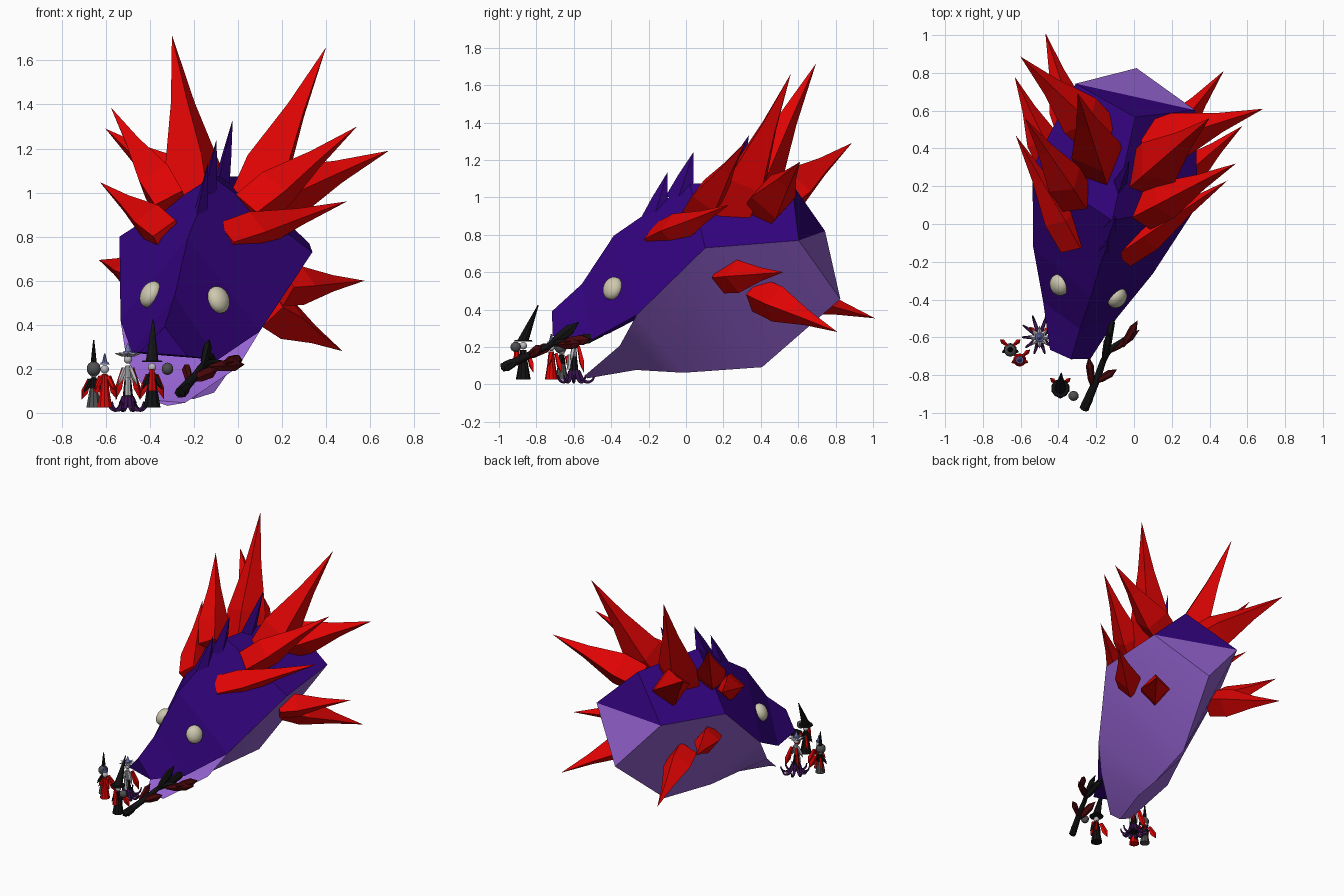
import bpy, bmesh, math
from mathutils import Vector, Matrix

cube = bpy.data.objects.get("Cube")
if cube:
    bpy.data.objects.remove(cube, do_unlink=True)


def material(name, r, g, b):
    m = bpy.data.materials.new(name)
    m.use_nodes = True
    m.diffuse_color = (r, g, b, 1)
    bsdf = next(n for n in m.node_tree.nodes if n.type == 'BSDF_PRINCIPLED')
    bsdf.inputs["Base Color"].default_value = (r, g, b, 1)
    return m


PURPLE = material("deep purple", .034, .001, .215)
LAVENDER = material("lavender", .3, .125, .64)
RED = material("red", .74, .001, .001)
IVORY = material("ivory", .62, .58, .43)
BLACK = material("black", .006, .006, .007)
GREY = material("grey", .08, .08, .085)
WHITE = material("pale grey", .5, .5, .54)
BLUE = material("blue", .16, .18, .45)
MAROON = material("maroon", .07, .002, .003)
DUSK = material("dusky purple", .04, .006, .075)

# Creature frame: turned and slightly rolled; local x right, y back, z up
FRAME = (Matrix.Translation((-.1, .2, .765))
         @ Matrix.Rotation(math.radians(-12.5), 4, 'Z')
         @ Matrix.Rotation(math.radians(4.5), 4, 'Y'))
MIRROR = (Matrix.Translation((-.037, 0, 0)) @ FRAME
          @ Matrix.Scale(-1, 4, (1, 0, 0)) @ FRAME.inverted())


def finish(name, bm, mat, matrix=None, smooth=False):
    if matrix:
        bm.transform(matrix)
    bmesh.ops.recalc_face_normals(bm, faces=bm.faces[:])
    mesh = bpy.data.meshes.new(name)
    bm.to_mesh(mesh)
    bm.free()
    mesh.materials.append(mat)
    for p in mesh.polygons:
        p.use_smooth = smooth
    ob = bpy.data.objects.new(name, mesh)
    bpy.context.collection.objects.link(ob)
    return ob


def shell(name, centre, side, mat, smooth=False):
    """Faceted half shell: a centre line joined to mirrored side lines."""
    bm = bmesh.new()
    mid = [bm.verts.new((0, u, w)) for u, w in centre]
    right = [bm.verts.new(p) for p in side]
    left = [bm.verts.new((-v, u, w)) for v, u, w in side]
    for edge in (right, left):
        for i in range(len(mid) - 1):
            bm.faces.new((mid[i], edge[i], edge[i + 1], mid[i + 1]))
    for i in (0, -1):
        bm.faces.new((mid[i], right[i], left[i]))
    for i in (0, 1):  # inside of the mouth
        bm.faces.new((right[i], right[i + 1], left[i + 1], left[i]))
    return finish(name, bm, mat, FRAME, smooth)


def spike(name, base, tip, r, mat, profile, sides=4, flat=1, matrix=None):
    """Faceted spike through rings of (fraction along, radius factor)."""
    base, tip = Vector(base), Vector(tip)
    d = (tip - base).normalized()
    a = d.cross(Vector((0, 0, 1))).normalized()
    b = a.cross(d)
    bm = bmesh.new()
    rings = []
    for t, k in profile:
        c = base.lerp(tip, t)
        rings.append([bm.verts.new(c + r * k * (a * flat * math.cos(q) + b * math.sin(q)))
                      for q in (math.tau * i / sides for i in range(sides))])
    top = bm.verts.new(tip)
    bm.faces.new(rings[0])
    for i in range(sides):
        j = (i + 1) % sides
        for lo, hi in zip(rings, rings[1:]):
            bm.faces.new((lo[i], lo[j], hi[j], hi[i]))
        bm.faces.new((rings[-1][i], rings[-1][j], top))
    return finish(name, bm, mat, matrix)


# Head and jaw share the seam from mouth corner to back
seam = [(.325, -.41, -.37), (.45, 0, 0), (.325, .485, .03)]
shell("upper_head", [(-.945, -.375), (-.78, -.23), (-.6, .03), (-.18, .31), (.38, .31)],
      [(.11, -.92, -.5), (.2, -.68, -.51)] + seam, PURPLE)
jaw = shell("lower_jaw", [(-.76, -.735), (-.49, -.69), (-.23, -.705), (.2, -.675), (.635, -.31)],
            [(.08, -.755, -.715), (.26, -.52, -.54)] + seam, LAVENDER, True)
jaw.data.set_sharp_from_angle(angle=math.radians(32))

# Eyes: flattened ellipsoids set on the cheeks
for label, s in (("left", 1), ("right", -1)):
    bm = bmesh.new()
    bmesh.ops.create_uvsphere(bm, u_segments=20, v_segments=12, radius=1)
    turn = Vector((s * .8, -.45, .42)).to_track_quat('Z', 'Y').to_matrix().to_4x4()
    finish(label + "_eye", bm, IVORY, FRAME @ Matrix.Translation((s * .158, -.575, -.24))
           @ turn @ Matrix.Diagonal((.058, .064, .044, 1)), True)

# Red spikes in pairs: base, tip, radius
HORN = [(0, .95), (.25, 1), (.62, .42)]
horns = {
    "brow_spike": ((.04, .06, .91), (.54, .32, 1.30), .105),
    "rear_spike": ((.08, .42, .94), (.685, .61, 1.19), .125),
    "cheek_spike": ((-.07, -.15, .775), (.495, .23, .96), .095),
    "flank_spike": ((.2, .2, .57), (.575, .52, .60), .088),
    "belly_spike": ((.13, .38, .48), (.475, .81, .28), .1),
}
for name, (base, tip, r) in horns.items():
    spike("left_" + name, base, tip, r, RED, HORN)
    spike("right_" + name, base, tip, r, RED, HORN, matrix=MIRROR)
spike("left_crown_spike", (.04, .25, .91), (.40, .56, 1.66), .135, RED, HORN)
spike("right_crown_spike", (-.17, .29, .91), (-.30, .695, 1.715), .135, RED, HORN)

# Purple crest fins along the ridge
for i, (u, w, tu, tw) in enumerate([(-.38, .1, -.3, .37), (-.24, .22, -.155, .48), (.02, .26, .15, .57)]):
    spike(f"crest_fin_{i + 1}", (0, u, w), (0, tu, tw), .075, PURPLE,
          [(0, 1), (.45, .6)], flat=.5, matrix=FRAME)


# Small figures
def cone(name, at, z0, z1, r0, r1, mat, n=10, lean=(0, 0)):
    bm = bmesh.new()
    bmesh.ops.create_cone(bm, cap_ends=True, segments=n, radius1=r0, radius2=r1, depth=z1 - z0)
    for v in bm.verts:
        if v.co.z > 0:
            v.co.x += lean[0]
            v.co.y += lean[1]
    return finish(name, bm, mat, Matrix.Translation((at[0], at[1], (z0 + z1) / 2)))


def ball(name, at, r, mat):
    bm = bmesh.new()
    bmesh.ops.create_uvsphere(bm, u_segments=10, v_segments=7, radius=r)
    return finish(name, bm, mat, Matrix.Translation(at), True)


def figure(name, x, y, h, robe, cape, hat, brim, hat_top, lean=(0, 0), r=.035):
    at = (x, y)
    cone(name + "_robe", at, .025, h * .55, r, r * .55, robe)
    cone(name + "_chest", at, h * .55, h * .8, r * .6, r * .4, cape)
    ball(name + "_head", (x, y, h * .9), .02, WHITE)
    cone(name + "_hat_brim", at, h, h + .008, brim, brim * .9, hat)
    cone(name + "_hat", at, h + .008, hat_top, brim * .6, .003, hat, lean=lean)
    for s in (-1, 1):  # arms and cape edges
        spike(f"{name}_arm_{s}", (x + s * .012, y, h * .75), (x + s * .045, y - .015, h * .45),
              .012, cape, [(0, 1), (.6, .9)], sides=5)
        spike(f"{name}_cape_{s}", (x + s * .02, y + .025, h * .75), (x + s * .055, y + .055, .06),
              .02, RED, [(0, .6), (.6, 1)], flat=.6)


figure("tall_hat_figure", -.39, -.87, .23, BLACK, BLACK, BLACK, .05, .425, (.005, .08), .04)
figure("blue_hat_figure", -.5, -.6, .27, BLACK, WHITE, BLUE, .026, .315, r=.03)
figure("red_robe_figure", -.605, -.72, .22, RED, RED, BLUE, .022, .27)
figure("dark_hat_figure", -.655, -.665, .2, GREY, BLACK, BLACK, .028, .33)
cone("red_sash", (-.39, -.905), .1, .2, .02, .012, RED, 6)
cone("white_apron", (-.5, -.622), .08, .16, .016, .012, WHITE, 6)
ball("grey_orb", (-.32, -.91, .2), .028, GREY)
ball("dark_orb", (-.655, -.67, .2), .034, GREY)
for i in range(8):  # ragged pale brim under the blue hat
    q = math.tau * i / 8
    spike(f"pale_brim_point_{i + 1}", (-.5, -.6, .262),
          (-.5 + .062 * math.cos(q), -.6 + .062 * math.sin(q), .27), .01, WHITE, [(0, 1), (.5, .9)], flat=1.3)


def tube(name, points, r, mat):
    curve = bpy.data.curves.new(name, 'CURVE')
    curve.dimensions = '3D'
    curve.bevel_depth = r
    curve.bevel_resolution = 1
    curve.resolution_u = 6
    curve.use_fill_caps = True
    line = curve.splines.new('BEZIER')
    line.bezier_points.add(len(points) - 1)
    for i, (bp, p) in enumerate(zip(line.bezier_points, points)):
        bp.co = p
        bp.radius = 1 - .65 * i / (len(points) - 1)
        bp.handle_left_type = bp.handle_right_type = 'AUTO'
    curve.materials.append(mat)
    ob = bpy.data.objects.new(name, curve)
    bpy.context.collection.objects.link(ob)


# Tentacles curling out beneath the blue-hatted figure, longest behind
for i in range(10):
    c, s = math.cos(math.tau * i / 10), math.sin(math.tau * i / 10)
    reach = .09 + .03 * max(s, 0)
    tube(f"tentacle_{i + 1}", [(-.5 + k * reach * c, -.6 + k * reach * s, z) for k, z in
                              ((.2, .07), (.55, .015), (.85, .02), (1, .05))], .012, DUSK)

# Forked branch with leaf-like blades
tube("branch_stem", [(-.265, -.98, .09), (-.2, -.83, .16), (-.13, -.67, .23), (-.04, -.6, .225)], .025, BLACK)
LEAF = [(0, .3), (.3, .9), (.7, 1)]
leaves = [((-.13, -.68, .21), (.03, -.56, .22), MAROON), ((-.06, -.65, .23), (.02, -.51, .24), MAROON),
          ((-.15, -.72, .21), (-.11, -.44, .26), BLACK), ((-.16, -.74, .2), (-.13, -.57, .335), BLACK),
          ((-.21, -.84, .15), (-.09, -.77, .2), MAROON), ((-.22, -.87, .14), (-.24, -.7, .22), MAROON),
          ((-.22, -.9, .13), (-.27, -.99, .08), BLACK)]
for i, (base, tip, mat) in enumerate(leaves):
    spike(f"branch_blade_{i + 1}", base, tip, .03, mat, LEAF, sides=6, flat=.7)
